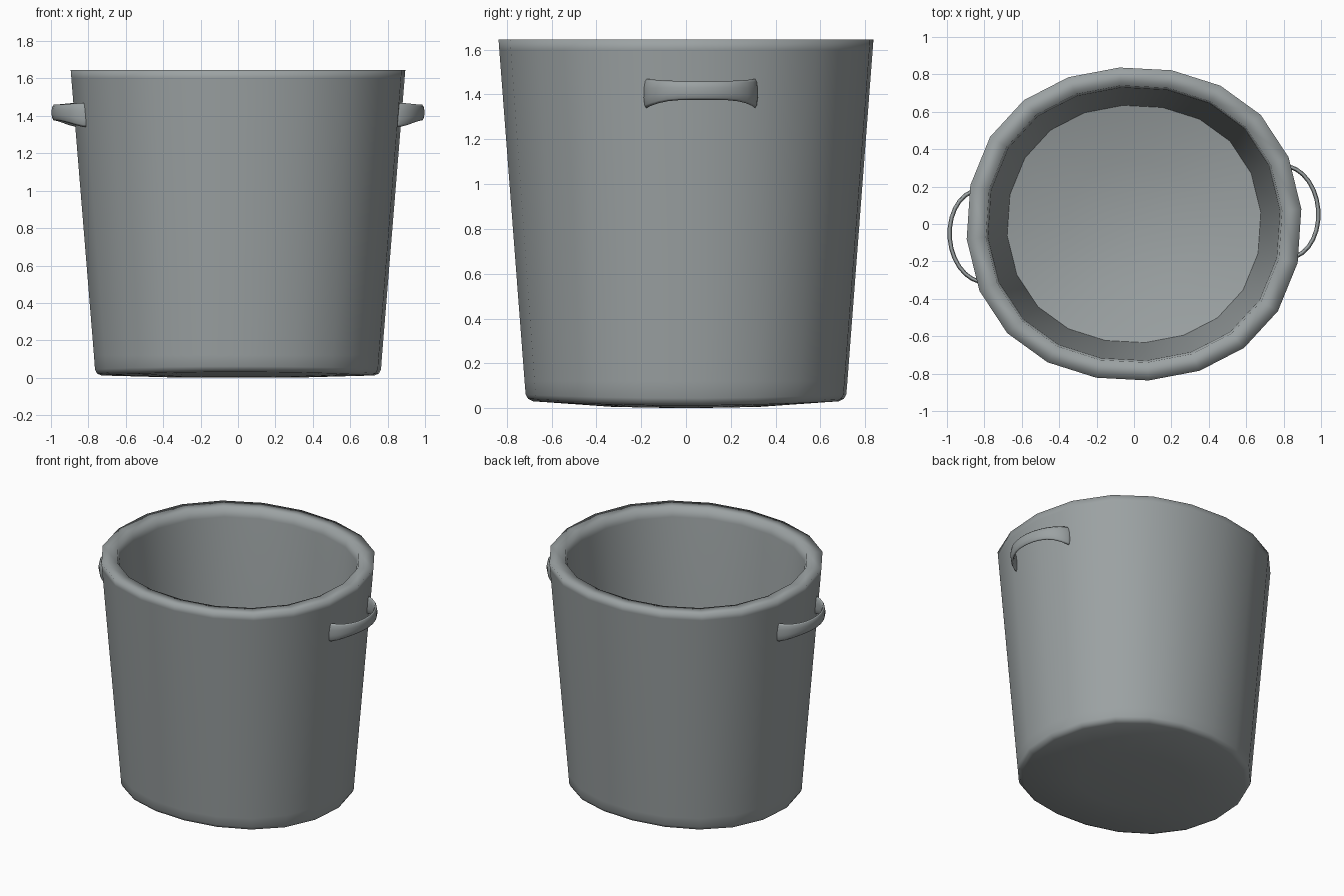
import bpy, bmesh
from math import sin, cos, pi, radians

SIDES = 20
TOP = 1.645

cube = bpy.data.objects.get("Cube")
if cube:
    bpy.data.objects.remove(cube, do_unlink=True)

# Single grey metal
metal = bpy.data.materials.new("grey_metal")
metal.use_nodes = True
colour = (0.33, 0.36, 0.365, 1)
metal.diffuse_color = colour
metal.node_tree.nodes["Principled BSDF"].inputs["Base Color"].default_value = colour


def finish(bm, name):
    bmesh.ops.recalc_face_normals(bm, faces=bm.faces)
    for face in bm.faces:
        face.smooth = True
    mesh = bpy.data.meshes.new(name)
    bm.to_mesh(mesh)
    bm.free()
    mesh.materials.append(metal)
    obj = bpy.data.objects.new(name, mesh)
    bpy.context.collection.objects.link(obj)
    return obj


def bridge(bm, a, b):
    n = len(a)
    for i in range(n):
        j = (i + 1) % n
        bm.faces.new((a[i], a[j], b[j], b[i]))


def bucket_ring(bm, scale, z, sag):
    """Slightly squashed round ring; sag lifts it toward the front and back."""
    ring = []
    for k in range(SIDES):
        t = 2 * pi * k / SIDES + radians(5)
        x = 0.898 * cos(t)
        y = 0.861 * sin(t) + 0.022 * sin(3 * t)
        ring.append(bm.verts.new((x * scale, y * scale, z + sag * (y * scale / 0.7) ** 2)))
    return ring


# Bucket: underside, outer wall, flat rim, inner wall, floor (scale, z, sag)
profile = [
    (0.4, 0.002, 0.02), (0.815, 0.012, 0.02), (0.842, 0.022, 0.02),
    (0.855, 0.045, 0.015), (0.861, 0.12, 0), (0.996, 1.6, 0),
    (1.0, TOP, 0), (0.885, TOP, 0), (0.872, 1.58, 0),
    (0.758, 0.2, 0), (0.4, 0.12, 0),
]
bm = bmesh.new()
rings = [bucket_ring(bm, *p) for p in profile]
for a, b in zip(rings, rings[1:]):
    bridge(bm, a, b)
for ring, z in ((rings[0], 0), (rings[-1], 0.1)):
    centre = bm.verts.new((0, 0, z))
    for i in range(SIDES):
        bm.faces.new((ring[i], ring[(i + 1) % SIDES], centre))
# Crisp corner where the inner wall meets the floor
floor_edge = set(rings[-2])
for edge in bm.edges:
    if set(edge.verts) <= floor_edge:
        edge.smooth = False
finish(bm, "bucket")


# Handles: flat curved straps that flare toward both ends
def handle(name, turn):
    bm = bmesh.new()
    steps, corners = 14, 10
    previous = first = None
    for i in range(steps + 1):
        a = -pi / 2 + pi * i / steps
        flare = sin(a) ** 4
        height = 0.042 + 0.025 * flare
        mid = 1.418 - 0.014 * flare
        section = []
        for k in range(corners):
            c = 2 * pi * (k + 0.5) / corners
            thick = 0.012 * cos(c)
            u = 0.81 + (0.178 + thick) * cos(a)
            v = (0.248 + thick) * sin(a)
            section.append(bm.verts.new((
                u * cos(turn) - v * sin(turn),
                u * sin(turn) + v * cos(turn),
                mid + height * sin(c) / sin(pi * 0.5))))
        if previous:
            bridge(bm, previous, section)
        else:
            first = section
        previous = section
    bm.faces.new(first)
    bm.faces.new(previous)
    finish(bm, name)


handle("left_handle", radians(4.5))
handle("right_handle", radians(184.5))
